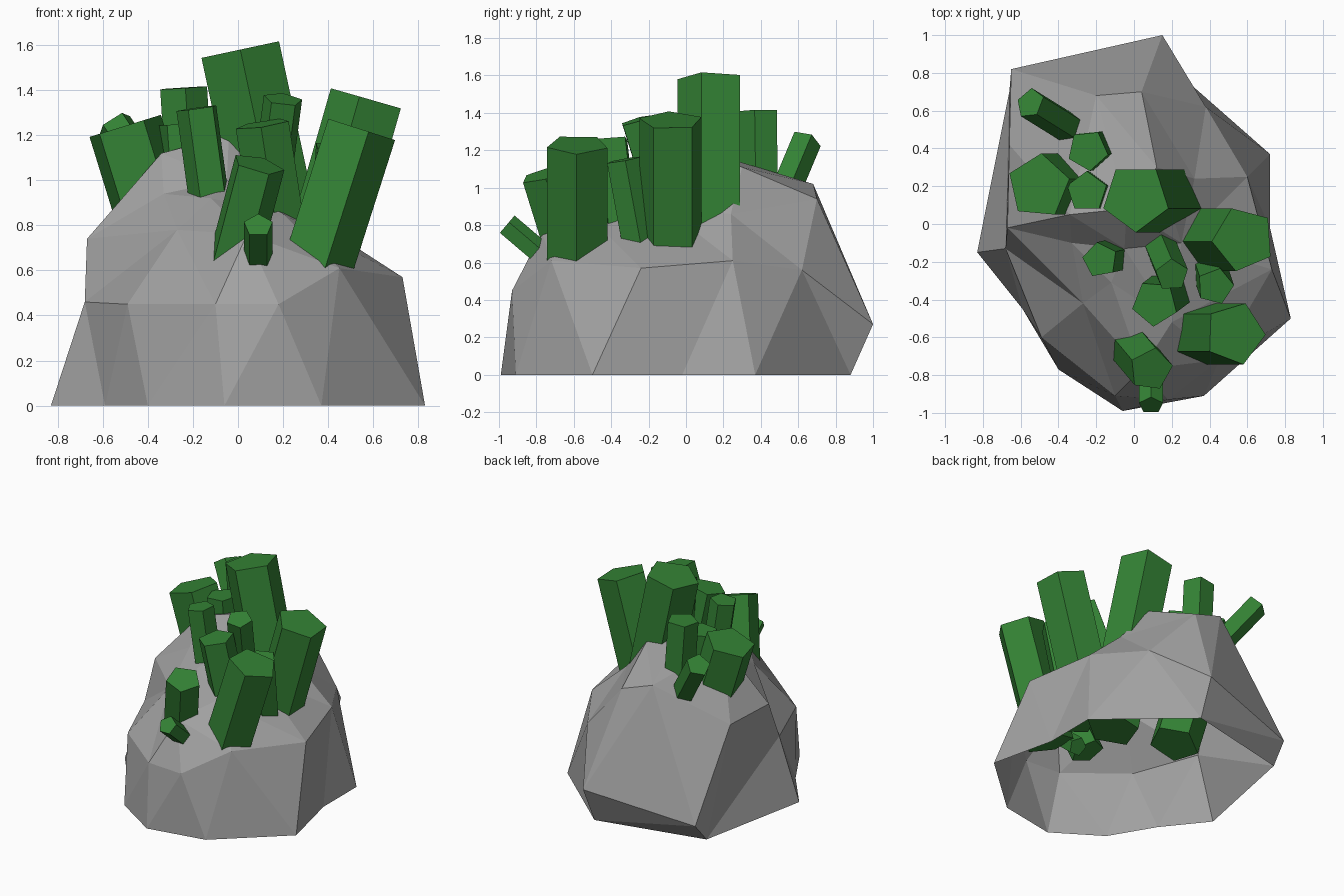
import bpy
import bmesh
import math
from mathutils import Vector

default_cube = bpy.data.objects.get("Cube")
if default_cube:
    bpy.data.objects.remove(default_cube, do_unlink=True)


def make_material(name, colour):
    material = bpy.data.materials.new(name)
    material.use_nodes = True
    material.diffuse_color = colour
    shader = material.node_tree.nodes["Principled BSDF"]
    shader.inputs["Base Color"].default_value = colour
    shader.inputs["Roughness"].default_value = 0.9
    return material


def finish_object(name, bm, material):
    """Turn a bmesh into a flat shaded, single colour object."""
    bmesh.ops.recalc_face_normals(bm, faces=bm.faces[:])
    mesh = bpy.data.meshes.new(name)
    bm.to_mesh(mesh)
    bm.free()
    mesh.materials.append(material)
    obj = bpy.data.objects.new(name, mesh)
    bpy.context.scene.collection.objects.link(obj)
    return obj


def wrap_shell(name, points, centre, material):
    """Skin points around a centre, joined by direction, open underneath."""
    bm = bmesh.new()
    target = {}
    for point in points:
        position = Vector(point)
        vert = bm.verts.new((position - centre).normalized())
        target[vert] = position
    pole = bm.verts.new((0, 0, -1))
    bmesh.ops.convex_hull(bm, input=bm.verts[:])
    for vert, position in target.items():
        vert.co = position
    # The lower pole only closes the underside, so removing it opens the shell
    bmesh.ops.delete(bm, geom=[pole], context="VERTS")
    return finish_object(name, bm, material)


def add_crystal(name, tip, base, radius, twist, material):
    """Five sided prism with square cut ends, running from base to tip."""
    bm = bmesh.new()
    tip, base = Vector(tip), Vector(base)
    axis = (tip - base).normalized()
    lean = Vector((0, 0, 1)).rotation_difference(axis)
    sides = 5
    rings = []
    for end in (base, tip):
        ring = []
        for i in range(sides):
            angle = math.radians(twist) + math.tau * i / sides
            spoke = Vector((math.cos(angle), math.sin(angle), 0)) * radius
            ring.append(bm.verts.new(end + lean @ spoke))
        rings.append(ring)
        bm.faces.new(ring)
    low, high = rings
    for i in range(sides):
        j = (i + 1) % sides
        bm.faces.new((low[i], low[j], high[j], high[i]))
    return finish_object(name, bm, material)


stone = make_material("stone grey", (0.36, 0.36, 0.36, 1))
green = make_material("crystal green", (0.034, 0.225, 0.035, 1))

# Rock: ground outline, then the shoulders, then the broken top
ground_outline = [(-.83, -.15), (-.59, -.45), (-.4, -.77), (-.06, -.99), (.37, -.91),
                  (.83, -.5), (.72, -.02), (.72, .37), (.14, .88), (-.66, .7)]
shoulders = [(-.65, .82, .14), (.15, 1, .27), (.38, .62, .56), (.6, .25, .61),
             (.73, -.24, .57), (.45, -.72, .61), (.18, -.93, .45), (-.1, -.91, .45),
             (-.49, -.6, .45), (-.68, -.13, .46), (-.67, -.02, .74), (-.66, .42, .75)]
broken_top = [(-.27, -.42, .78), (-.33, -.1, .94), (-.34, .05, 1.12), (-.2, .68, 1.02),
              (.04, .7, .94), (.12, .3, 1.11), (-.04, .08, 1.2), (-.05, -.13, 1),
              (.25, -.1, .88), (.04, -.77, .76), (.2, -.52, .85), (.32, .24, .86),
              (-.12, -.31, .92)]
rock_points = [(x, y, 0) for x, y in ground_outline] + shoulders + broken_top
wrap_shell("rock", rock_points, Vector((0, 0, .3)), stone)

# Crystals: tip centre, base centre, radius, twist in degrees
large_crystals = {
    "tall_crystal": ((.01, .14, 1.58), (.31, .14, .18), .185, 54),
    "front_left_crystal": ((.535, -.58, 1.23), (.27, -.58, .4), .17, 70),
    "side_left_crystal": ((.58, -.08, 1.36), (.31, -.08, .42), .175, 40),
    "side_right_crystal": ((-.505, .2, 1.24), (-.19, .2, .22), .175, 85),
}
small_crystals = {
    "back_right_crystal": ((-.55, .64, 1.25), (-.26, .46, .82), .085, 90),
    "back_crystal": ((-.245, .39, 1.41), (-.2, .4, .7), .11, 60),
    "inner_crystal": ((-.25, .17, 1.25), (-.2, .17, .55), .11, 90),
    "inner_right_crystal": ((-.18, -.19, 1.32), (-.09, -.17, .67), .095, 100),
    "inner_left_crystal": ((.2, -.27, 1.36), (.12, -.08, .75), .09, 20),
    "middle_crystal": ((.11, -.42, 1.25), (.23, -.33, .47), .125, 50),
    "left_crystal": ((.43, -.33, 1.15), (.39, -.21, .5), .1, 75),
    "front_crystal": ((.09, -.77, 1.07), (-.07, -.58, .46), .12, 80),
    "front_tip_crystal": ((.09, -.96, .8), (.09, -.49, .4), .067, 90),
}
for name, (tip, base, radius, twist) in {**large_crystals, **small_crystals}.items():
    add_crystal(name, tip, base, radius, twist, green)
